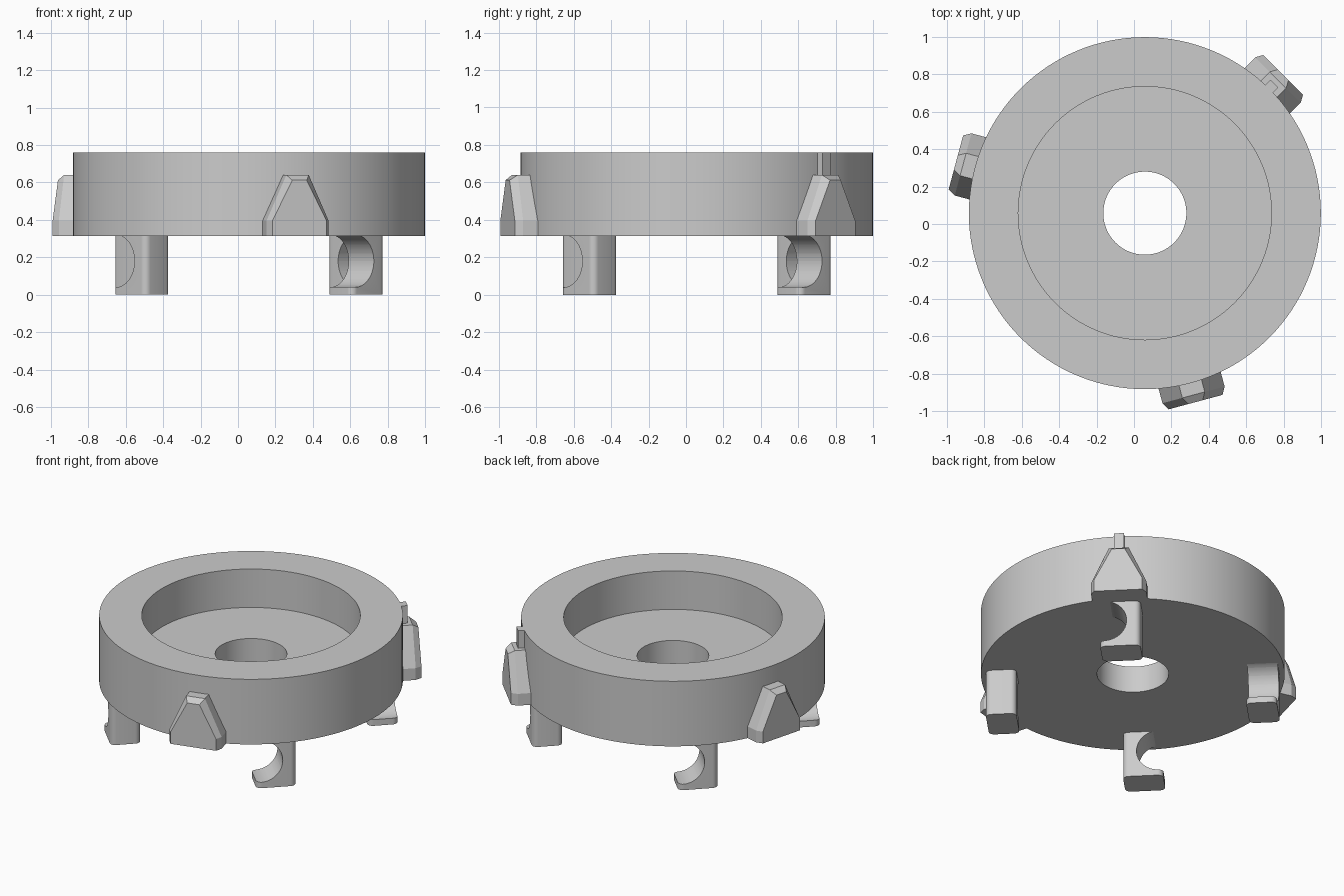
import bpy, bmesh, math
from mathutils import Matrix, Vector

old = bpy.data.objects.get("Cube")
if old:
    bpy.data.objects.remove(old, do_unlink=True)

CENTRE = Vector((0.058, 0.058, 0))
BASE_Z = 0.315
TOP_Z = 0.76

grey = bpy.data.materials.new("plain grey")
grey.use_nodes = True
grey.diffuse_color = (0.6, 0.6, 0.6, 1)
grey.node_tree.nodes["Principled BSDF"].inputs["Base Color"].default_value = (0.6, 0.6, 0.6, 1)


def add_object(name, bm, degrees=0):
    """Turn a bmesh into an object rotated about the ring axis."""
    bmesh.ops.recalc_face_normals(bm, faces=bm.faces)
    mesh = bpy.data.meshes.new(name)
    bm.to_mesh(mesh)
    bm.free()
    mesh.materials.append(grey)
    return place(name, mesh, degrees)


def place(name, mesh, degrees):
    obj = bpy.data.objects.new(name, mesh)
    bpy.context.collection.objects.link(obj)
    obj.location = CENTRE
    obj.rotation_euler.z = math.radians(degrees)
    return obj


def smooth(obj):
    bpy.ops.object.select_all(action='DESELECT')
    obj.select_set(True)
    bpy.context.view_layer.objects.active = obj
    bpy.ops.object.shade_smooth_by_angle(angle=math.radians(30))


def box(low, high):
    """Axis-aligned box: x is radial, y is tangential."""
    bm = bmesh.new()
    bmesh.ops.create_cube(bm, size=1)
    low, high = Vector(low), Vector(high)
    bmesh.ops.scale(bm, vec=high - low, verts=bm.verts)
    bmesh.ops.translate(bm, vec=(low + high) / 2, verts=bm.verts)
    return bm


# Ring body: lathed section with a stepped recess and a through hole
section = [(0.222, BASE_Z), (0.941, BASE_Z), (0.941, TOP_Z),
           (0.677, TOP_Z), (0.677, 0.497), (0.222, 0.497)]
bm = bmesh.new()
verts = [bm.verts.new((r, 0, z)) for r, z in section]
edges = [bm.edges.new((verts[i - 1], verts[i])) for i in range(len(verts))]
bmesh.ops.spin(bm, geom=verts + edges, cent=(0, 0, 0), axis=(0, 0, 1),
               angle=math.tau, steps=128, use_merge=True)
bmesh.ops.remove_doubles(bm, verts=bm.verts, dist=0.0001)
smooth(add_object("ring_body", bm))


# Side lugs: house-shaped outline lofted outward to a smaller face
def outline(bm, radius, half_base, half_top, top):
    right = [(half_base, BASE_Z), (half_base, 0.395), (half_top, top)]
    left = [(-t, z) for t, z in reversed(right)]
    return [bm.verts.new((radius, t, z)) for t, z in right + left]


bm = bmesh.new()
loops = [outline(bm, 0.88, 0.172, 0.062, 0.64),
         outline(bm, 1.006, 0.172, 0.062, 0.64),
         outline(bm, 1.046, 0.15, 0.04, 0.612)]
for a, b in zip(loops, loops[1:]):
    for i in range(len(a)):
        bm.faces.new((a[i - 1], a[i], b[i], b[i - 1]))
bm.faces.new(loops[0])
bm.faces.new(loops[-1])
lug = add_object("side_lug_1", bm, 45)
for i in (1, 2):
    place(f"side_lug_{i + 1}", lug.data, 45 + 120 * i)

# Index tab above the first lug
add_object("index_tab", box((0.9, -0.03, 0.6), (0.98, 0.03, TOP_Z)), 45)

# Hooked leg: rounded post with a round notch open on one side
bm = box((0.715, -0.125, 0), (0.905, 0.125, BASE_Z + 0.01))
uprights = [e for e in bm.edges if abs(e.verts[0].co.z - e.verts[1].co.z) > 0.1]
bmesh.ops.bevel(bm, geom=uprights, offset=0.035, segments=6, profile=0.5, affect='EDGES')
leg = add_object("hooked_leg_1", bm, 45)

bm = bmesh.new()
bmesh.ops.create_cone(bm, cap_ends=True, segments=64, radius1=0.14, radius2=0.14, depth=0.5,
                      matrix=Matrix.Translation((0.81, -0.1, 0.18)) @ Matrix.Rotation(math.pi / 2, 4, 'Y'))
cutter = add_object("notch_cutter", bm, 45)
cutter.hide_render = True
notch = leg.modifiers.new("notch", 'BOOLEAN')
notch.operation = 'DIFFERENCE'
notch.solver = 'EXACT'
notch.object = cutter
smooth(leg)
bpy.ops.object.modifier_apply(modifier="notch")
bpy.data.objects.remove(cutter, do_unlink=True)
smooth(leg)
for i in (1, 2, 3):
    place(f"hooked_leg_{i + 1}", leg.data, 45 + 90 * i)
